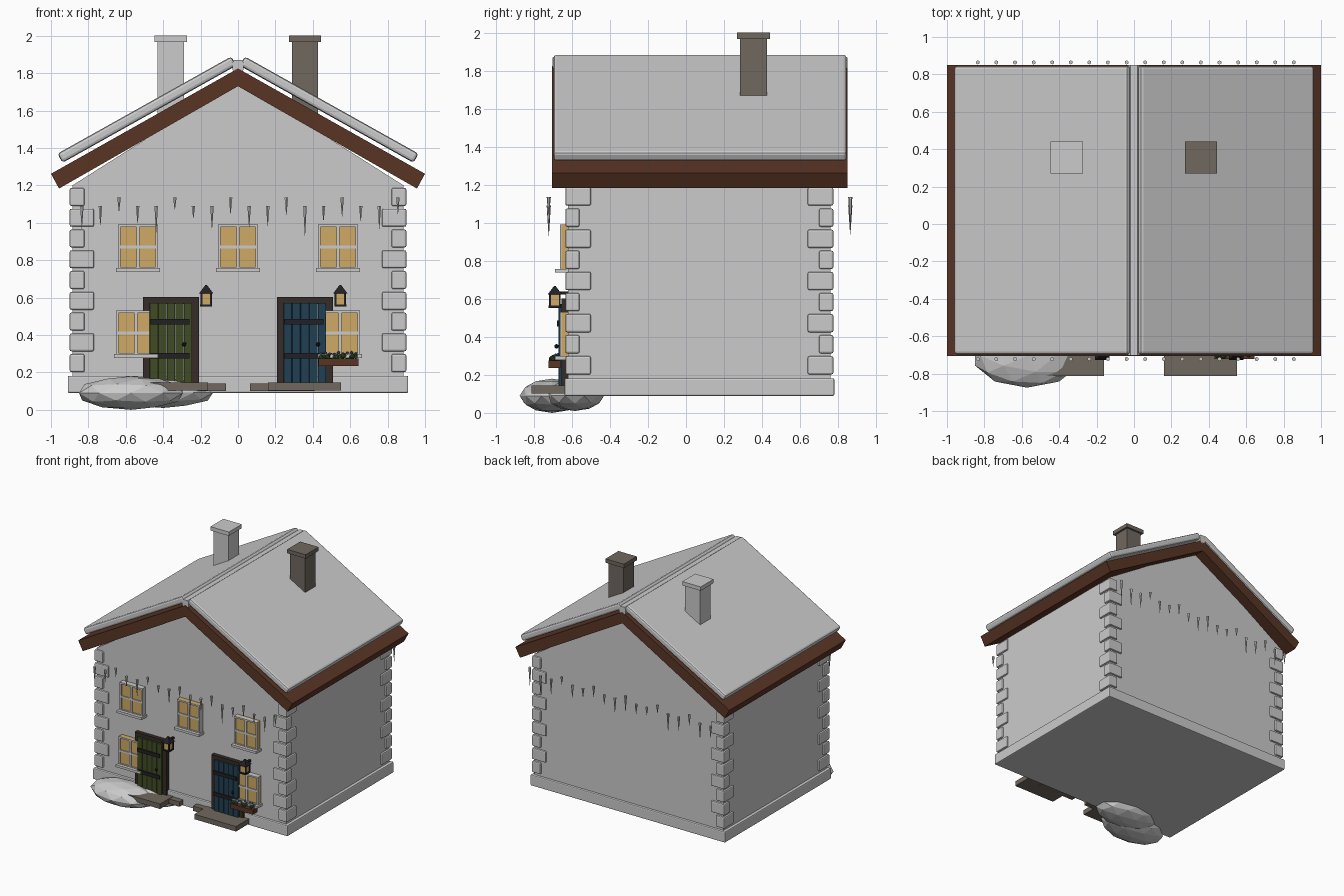
import bpy, bmesh, math, random
from mathutils import Matrix, Vector

if "Cube" in bpy.data.objects:
    bpy.data.objects.remove(bpy.data.objects["Cube"])

random.seed(4)
YC = 0.07  # middle of the house in depth


def material(name, rgb):
    m = bpy.data.materials.new(name)
    m.diffuse_color = (*rgb, 1)
    m.use_nodes = True
    m.node_tree.nodes["Principled BSDF"].inputs["Base Color"].default_value = m.diffuse_color
    return m


WOOD = material("roof_wood", (0.10, 0.035, 0.018))
DARK = material("dark_wood", (0.035, 0.025, 0.02))
IRON = material("iron", (0.015, 0.015, 0.018))
GLASS = material("warm_glass", (0.62, 0.40, 0.13))
GREEN = material("green_paint", (0.05, 0.07, 0.018))
BLUE = material("blue_paint", (0.015, 0.05, 0.085))
STONE = material("step_stone", (0.16, 0.14, 0.115))
LEAF = material("leaves", (0.03, 0.10, 0.02))
PETAL = material("petals", (0.10, 0.10, 0.35))


def finish(name, bm, mat=None, bevel=0):
    me = bpy.data.meshes.new(name)
    bmesh.ops.recalc_face_normals(bm, faces=bm.faces)
    bm.to_mesh(me)
    bm.free()
    ob = bpy.data.objects.new(name, me)
    bpy.context.collection.objects.link(ob)
    if mat:
        me.materials.append(mat)
    if bevel:
        b = ob.modifiers.new("bevel", "BEVEL")
        b.width, b.segments = bevel, 2
    return ob


def add_box(bm, x0, x1, y0, y1, z0, z1):
    m = Matrix.Translation(((x0 + x1) / 2, (y0 + y1) / 2, (z0 + z1) / 2))
    bmesh.ops.create_cube(bm, size=1, matrix=m @ Matrix.Diagonal((x1 - x0, y1 - y0, z1 - z0, 1)))


def boxes(name, items, mat=None, bevel=0):
    bm = bmesh.new()
    for it in items:
        add_box(bm, *it)
    return finish(name, bm, mat, bevel)


def extrude_xz(name, pts, y0, y1, mat=None, bevel=0):
    bm = bmesh.new()
    f = bm.faces.new([bm.verts.new((x, y0, z)) for x, z in pts])
    r = bmesh.ops.extrude_face_region(bm, geom=[f])
    bmesh.ops.translate(bm, vec=(0, y1 - y0, 0),
                        verts=[v for v in r["geom"] if isinstance(v, bmesh.types.BMVert)])
    return finish(name, bm, mat, bevel)


# walls with gables, and plinth
extrude_xz("walls", [(-0.885, 0.1), (0.885, 0.1), (0.885, 1.2), (0, 1.76), (-0.885, 1.2)], YC - 0.69, YC + 0.69)
boxes("plinth", [(-0.91, 0.91, YC - 0.71, YC + 0.71, 0.09, 0.182)], bevel=0.008)

# corner stones, alternating long sides
stones = []
for i in range(9):
    lx, ly = (0.08, 0.135) if i % 2 == 0 else (0.13, 0.075)
    z = 0.25 + 0.111 * i
    for sx in (-1, 1):
        for sy in (-1, 1):
            xs = sorted((sx * 0.9, sx * (0.9 - lx)))
            ys = sorted((YC + sy * 0.705, YC + sy * (0.705 - ly)))
            stones.append((*xs, *ys, z - 0.048, z + 0.048))
boxes("corner_stones", stones, bevel=0.009)

# roof deck, snow slabs, ridge snow
extrude_xz("roof_deck", [(-1, 1.262), (0, 1.825), (1, 1.262), (0.957, 1.183), (0, 1.73), (-0.957, 1.183)],
           -0.705, 0.85, WOOD)
for side, sx in (("left", -1), ("right", 1)):
    d = Vector((0.93, -0.525)).normalized()
    n = Vector((-d.y, d.x)) * 0.028
    a, b = Vector((0.022, 1.865)), Vector((0.952, 1.345))
    extrude_xz("roof_snow_" + side, [(sx * p.x, p.y) for p in (a + n, b + n, b - n, a - n)],
               -0.697, 0.845, bevel=0.016)
extrude_xz("ridge_snow", [(-0.032, 1.855), (-0.02, 1.87), (0.02, 1.87), (0.032, 1.855), (0.028, 1.815),
                          (0, 1.79), (-0.028, 1.815)], -0.703, 0.85)

# chimneys
for name, x, mat in (("chimney_left", -0.36, None), ("chimney_right", 0.358, STONE)):
    boxes(name, [(x - 0.07, x + 0.07, 0.285, 0.425, 1.57, 1.97),
                 (x - 0.086, x + 0.086, 0.269, 0.441, 1.967, 2.0)], mat)

# windows
for i, (x, z) in enumerate([(-0.535, 0.87), (0, 0.87), (0.535, 0.87), (-0.545, 0.41), (0.545, 0.41)]):
    w, h, t = 0.106, 0.12, 0.013
    boxes(f"window_glass_{i}", [(x - w, x + w, -0.655, -0.61, z - h, z + h)], GLASS)
    boxes(f"window_frame_{i}", [
        (x - w, x - w + t, -0.664, -0.61, z - h, z + h), (x + w - t, x + w, -0.664, -0.61, z - h, z + h),
        (x - w, x + w, -0.664, -0.61, z + h - t, z + h), (x - w, x + w, -0.664, -0.61, z - h, z - h + t),
        (x - 0.008, x + 0.008, -0.664, -0.61, z - h, z + h),
        (x - w, x + w, -0.662, -0.61, z - 0.008, z + 0.008)])
    boxes(f"window_sill_{i}", [(x - 0.117, x + 0.117, -0.69, -0.61, z - h - 0.012, z - h + 0.008)])

# doors with frames, planks, straps, handles and steps
for side, s, paint in (("left", -1, GREEN), ("right", 1, BLUE)):
    x = s * 0.358
    boxes("door_frame_" + side, [(x - 0.149, x - 0.105, -0.654, -0.61, 0.13, 0.6),
                                 (x + 0.105, x + 0.149, -0.654, -0.61, 0.13, 0.6),
                                 (x - 0.149, x + 0.149, -0.654, -0.61, 0.565, 0.602)], DARK)
    boxes("door_planks_" + side, [(x - 0.114 + k * 0.0456, x - 0.07 + k * 0.0456, -0.67, -0.61, 0.13, 0.572)
                                  for k in range(5)], paint, bevel=0.003)
    boxes("door_straps_" + side, [(x - 0.11, x + 0.1, -0.679, -0.665, z - 0.015, z + 0.015)
                                  for z in (0.47, 0.29)], IRON)
    bm = bmesh.new()
    bmesh.ops.create_icosphere(bm, subdivisions=1, radius=0.013, matrix=Matrix.Translation((x + 0.07, -0.681, 0.35)))
    finish("door_handle_" + side, bm, IRON)
    boxes("door_step_" + side, [(*sorted((s * 0.16, s * 0.55)), -0.812, -0.62, 0.103, 0.145),
                                (*sorted((s * 0.064, s * 0.41)), -0.69, -0.62, 0.101, 0.142)], STONE)

# lanterns
for side, x in (("left", -0.17), ("right", 0.547)):
    boxes("lantern_glass_" + side, [(x - 0.025, x + 0.025, -0.715, -0.665, 0.563, 0.625)], GLASS)
    bars = [(x + a - 0.005, x + a + 0.005, -0.695 + b, -0.685 + b, 0.555, 0.63)
            for a in (-0.026, 0.026) for b in (-0.026, 0.026)]
    bars += [(x - 0.032, x + 0.032, -0.722, -0.658, 0.552, 0.564),
             (x - 0.009, x + 0.009, -0.69, -0.61, 0.622, 0.638)]
    bm = bmesh.new()
    for b in bars:
        add_box(bm, *b)
    bmesh.ops.create_cone(bm, cap_ends=True, segments=4, radius1=0.054, radius2=0.006, depth=0.045,
                          matrix=Matrix.Translation((x, -0.69, 0.645)) @ Matrix.Rotation(math.pi / 4, 4, "Z"))
    finish("lantern_body_" + side, bm, IRON)

# flower box
boxes("flower_box", [(0.43, 0.645, -0.722, -0.66, 0.235, 0.275)], WOOD)
for name, mat, n, r, z in (("flower_leaves", LEAF, 12, 0.016, 0.283), ("flower_petals", PETAL, 9, 0.009, 0.3)):
    bm = bmesh.new()
    for k in range(n):
        p = (0.445 + 0.185 * k / (n - 1), -0.69 + random.uniform(-0.02, 0.02), z + random.uniform(-0.003, 0.007))
        bmesh.ops.create_icosphere(bm, subdivisions=1, radius=r, matrix=Matrix.Translation(p))
    finish(name, bm, mat)

# rows of icicles, front and back
for name, y in (("icicles_front", -0.722), ("icicles_back", 0.864)):
    bm = bmesh.new()
    for k in range(18):
        length = random.uniform(0.06, 0.16)
        top = 1.135 if k % 3 == 2 else 1.09
        bmesh.ops.create_cone(bm, cap_ends=True, segments=6, radius1=0.001, radius2=0.011, depth=length,
                              matrix=Matrix.Translation((-0.835 + 0.0994 * k, y, top - length / 2)))
    finish(name, bm)

# snow drift beside the step
for name, c, r in (("snow_drift_large", (-0.572, -0.705, 0.09), (0.292, 0.17, 0.09)),
                   ("snow_drift_small", (-0.40, -0.585, 0.092), (0.28, 0.155, 0.082))):
    bm = bmesh.new()
    bmesh.ops.create_icosphere(bm, subdivisions=2, radius=1, matrix=Matrix.Translation(c) @ Matrix.Diagonal((*r, 1)))
    finish(name, bm)
